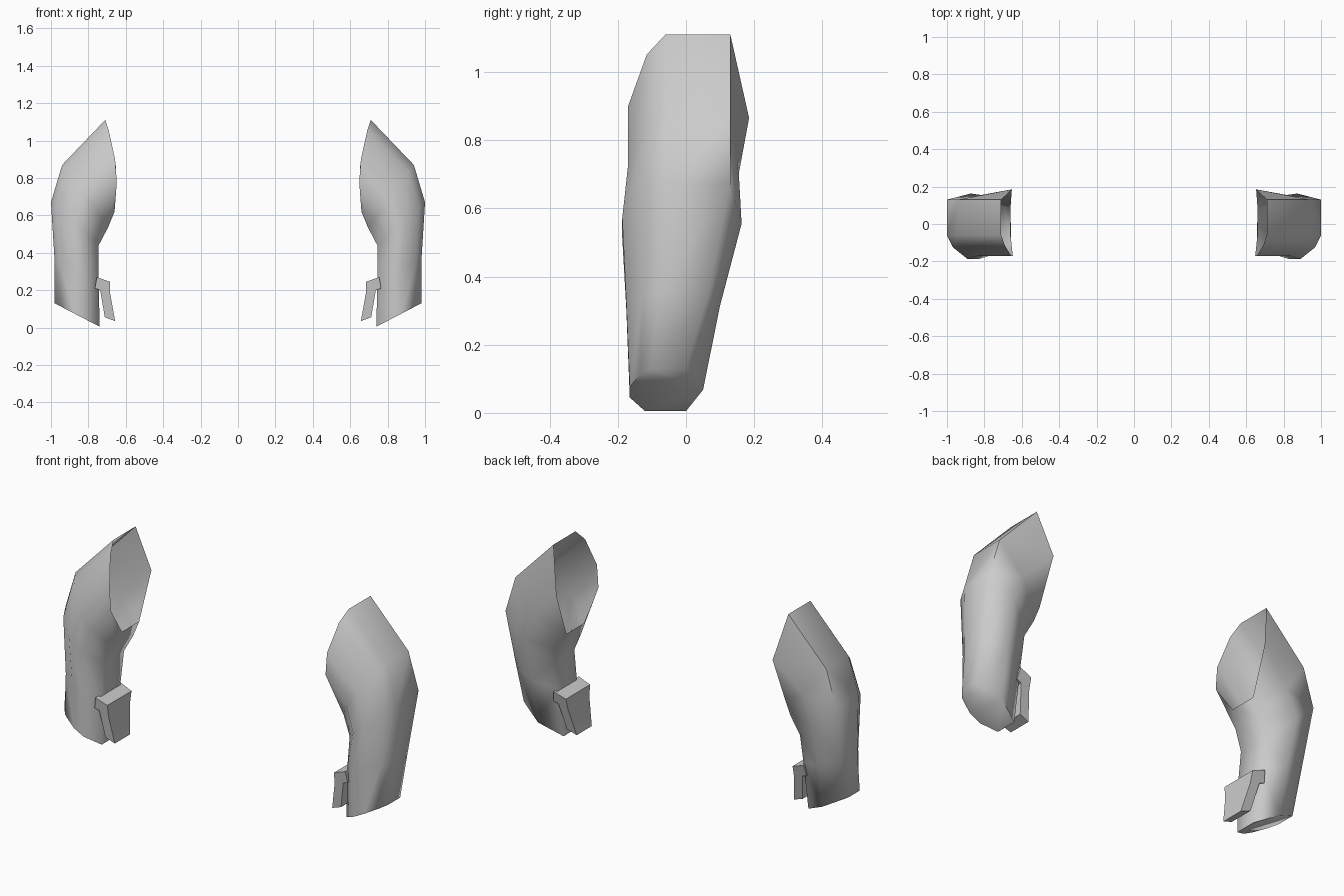
import bpy, bmesh, math
from mathutils import Vector

if "Cube" in bpy.data.objects:
    bpy.data.objects.remove(bpy.data.objects["Cube"])


def make_object(name, bm, angle):
    bmesh.ops.recalc_face_normals(bm, faces=bm.faces)
    me = bpy.data.meshes.new(name)
    bm.to_mesh(me)
    bm.free()
    ob = bpy.data.objects.new(name, me)
    bpy.context.collection.objects.link(ob)
    bpy.ops.object.select_all(action='DESELECT')
    ob.select_set(True)
    bpy.context.view_layer.objects.active = ob
    bpy.ops.object.shade_smooth_by_angle(angle=math.radians(angle))
    return ob


# Sleeve rings: outer (x, z), inner (x, z), mid bulge in x,
# y of outer back, outer front, front mid, inner front, inner back, back mid
RINGS = [
    ((0.71, 1.11), (0.66, 0.62), -0.032, 0.13, -0.06, -0.17, -0.06, 0.09, 0.185),
    ((0.94, 0.87), (0.695, 0.535), 0.0, 0.13, -0.06, -0.17, -0.08, 0.09, 0.155),
    ((1.00, 0.67), (0.745, 0.44), 0.0, 0.13, -0.06, -0.187, -0.10, 0.08, 0.163),
    ((0.98, 0.35), (0.745, 0.28), 0.0, 0.065, -0.08, -0.175, -0.12, 0.05, 0.10),
    ((0.98, 0.13), (0.74, 0.005), 0.0, 0.0, -0.10, -0.165, -0.12, 0.0, 0.05),
]


def ring_points(o, i, bulge, ob, of, fm, inf, inb, bm_y):
    pts = []
    for t, y in ((0, ob), (0, of), (0.12, of * 0.5 + fm * 0.5), (0.43, fm),
                 (0.68, fm), (1, inf), (1, inb), (0.5, bm_y)):
        x = o[0] + (i[0] - o[0]) * t
        z = o[1] + (i[1] - o[1]) * t
        pts.append(Vector((x + bulge * 4 * t * (1 - t), y, z)))
    return pts


def build_arm(side, label):
    # Hollow sleeve and mitt, open at the shoulder
    bm = bmesh.new()
    loops = []
    for r in RINGS:
        loops.append([bm.verts.new((p.x * side, p.y, p.z)) for p in ring_points(*r)])
    for a, b in zip(loops, loops[1:]):
        for k in range(8):
            n = (k + 1) % 8
            bm.faces.new((a[k], a[n], b[n], b[k]))
    bm.faces.new(loops[-1])
    make_object(label + "_arm", bm, 75)

    # Thumb: bent profile spanning front to back, narrowing at the tip
    prof = [(0.685, 0.245), (0.755, 0.27), (0.765, 0.21), (0.737, 0.20),
            (0.712, 0.055), (0.657, 0.035), (0.683, 0.18)]
    bm = bmesh.new()
    ends = []
    for front in (True, False):
        vs = []
        for x, z in prof:
            k = (0.25 - z) / 0.215
            y = -0.15 + 0.025 * k if front else 0.06 - 0.055 * k
            vs.append(bm.verts.new((x * side, y, z)))
        bm.faces.new(vs)
        ends.append(vs)
    for k in range(len(prof)):
        n = (k + 1) % len(prof)
        bm.faces.new((ends[0][k], ends[0][n], ends[1][n], ends[1][k]))
    make_object(label + "_thumb", bm, 30)


build_arm(1, "right")
build_arm(-1, "left")
